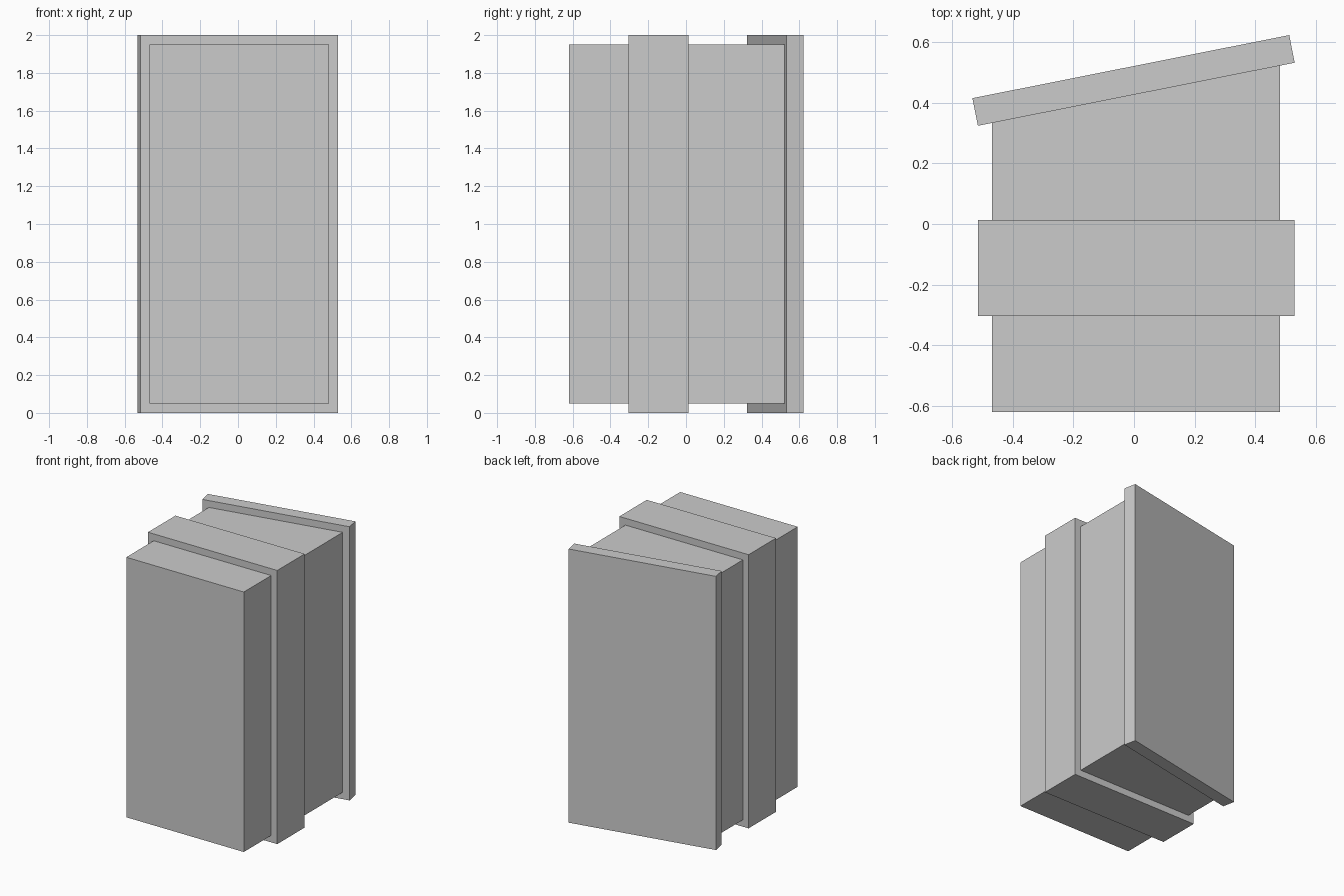
import bpy
import bmesh

# Remove the default cube
cube = bpy.data.objects.get("Cube")
if cube:
    bpy.data.objects.remove(cube, do_unlink=True)

# Single grey finish
grey = bpy.data.materials.new("plain grey")
grey.use_nodes = True
color = (0.6, 0.6, 0.6, 1)
grey.diffuse_color = color
grey.node_tree.nodes["Principled BSDF"].inputs["Base Color"].default_value = color


def prism(name, outline, bottom, top):
    """Extrude a counter-clockwise plan outline from bottom to top."""
    bm = bmesh.new()
    base = bm.faces.new([bm.verts.new((x, y, bottom)) for x, y in outline])
    up = bmesh.ops.extrude_face_region(bm, geom=[base], use_keep_orig=True)
    verts = [v for v in up["geom"] if isinstance(v, bmesh.types.BMVert)]
    bmesh.ops.translate(bm, verts=verts, vec=(0, 0, top - bottom))
    bmesh.ops.recalc_face_normals(bm, faces=bm.faces)
    mesh = bpy.data.meshes.new(name)
    bm.to_mesh(mesh)
    bm.free()
    mesh.materials.append(grey)
    obj = bpy.data.objects.new(name, mesh)
    bpy.context.collection.objects.link(obj)
    return obj


# Inner body, its back cut at a slant
prism("body", [(-0.469, -0.62), (0.481, -0.62), (0.481, 0.523), (-0.469, 0.334)], 0.05, 1.95)

# Wider collar around the middle
prism("collar", [(-0.515, -0.304), (0.53, -0.304), (0.53, 0.013), (-0.515, 0.013)], 0, 2)

# Angled plate closing the back
prism("back_plate", [(-0.515, 0.324), (0.53, 0.532), (0.512, 0.623), (-0.533, 0.415)], 0, 2)
